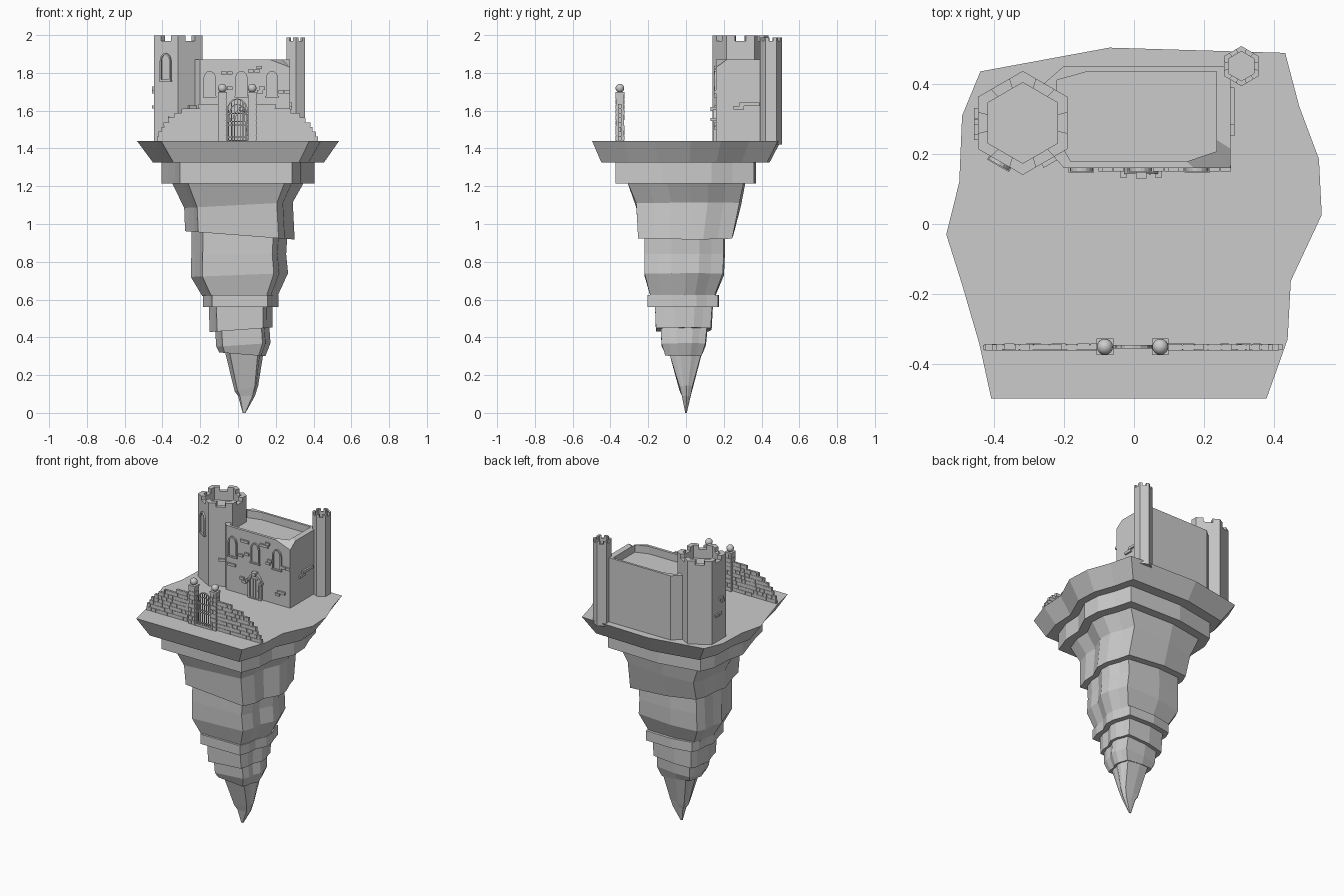
import bpy, bmesh, random
from math import sin, cos, pi, radians
from mathutils import Matrix, Vector

if "Cube" in bpy.data.objects:
    bpy.data.objects.remove(bpy.data.objects["Cube"])

random.seed(4)
TOP = 1.44


def finish(name, bm):
    bmesh.ops.recalc_face_normals(bm, faces=bm.faces)
    me = bpy.data.meshes.new(name)
    bm.to_mesh(me)
    bm.free()
    ob = bpy.data.objects.new(name, me)
    bpy.context.collection.objects.link(ob)
    return ob


def loft(bm, rings, closed=False, M=Matrix()):
    """Skin a list of point rings; capped unless closed into a loop."""
    vs = [[bm.verts.new(M @ Vector(p)) for p in r] for r in rings]
    n = len(vs[0])
    pairs = list(zip(vs, vs[1:])) + ([(vs[-1], vs[0])] if closed else [])
    for a, b in pairs:
        for i in range(n):
            j = (i + 1) % n
            bm.faces.new((a[i], a[j], b[j], b[i]))
    if not closed:
        bm.faces.new(vs[0][::-1])
        bm.faces.new(vs[-1])


def box(bm, c, s, M=Matrix()):
    bmesh.ops.create_cube(bm, size=1, matrix=M @ Matrix.Translation(c) @ Matrix.Diagonal((*s, 1)))


def flat(pts, z):
    return [(x, y, z) for x, y in pts]


# Floating rock: one outline rescaled into stacked, stepped blocks
outline = [(-.07, .505), (.43, .49), (.47, .337), (.526, .186), (.534, .026), (.446, -.163),
           (.437, -.33), (.377, -.5), (-.406, -.5), (-.44, -.343), (-.49, -.17),
           (-.534, -.03), (-.497, .12), (-.489, .31), (-.437, .437)]
# each ring: z, x min, x max, y min, y max, tilt
blocks = [
    [(1.44, -.535, .535, -.5, .5, 0), (1.325, -.45, .455, -.45, .44, 0)],
    [(1.34, -.405, .405, -.375, .37, 0), (1.215, -.405, .405, -.375, .37, 0)],
    [(1.23, -.355, .355, -.315, .315, 0), (1.10, -.285, .29, -.265, .29, .015),
     (.94, -.28, .30, -.255, .25, -.022)],
    [(.97, -.245, .262, -.22, .205, -.02), (.84, -.247, .255, -.222, .205, 0),
     (.73, -.25, .265, -.22, .2, .01), (.62, -.19, .21, -.19, .155, 0)],
    [(.625, -.185, .215, -.205, .175, 0), (.56, -.185, .215, -.205, .175, 0)],
    [(.57, -.155, .182, -.165, .142, 0), (.44, -.15, .182, -.16, .135, .012)],
    [(.46, -.122, .165, -.135, .115, .01), (.36, -.115, .172, -.13, .105, .01),
     (.31, -.1, .145, -.11, .085, -.01)],
    [(.32, -.068, .135, -.09, .085, 0), (.13, -.018, .107, -.035, .035, .015),
     (.09, .0, .09, -.022, .025, 0), (0, .025, .04, -.004, .004, 0)],
]
for i, blk in enumerate(blocks):
    bm = bmesh.new()
    rings = []
    for z, x0, x1, y0, y1, t in blk:
        rings.append([((x0 + x1) / 2 + x / 1.068 * (x1 - x0), (y0 + y1) / 2 + y / 1.005 * (y1 - y0),
                       z + t * x / .534) for x, y in outline])
    loft(bm, rings)
    finish(f"rock_layer_{i + 1}", bm)

# Main hall with recessed roof and one broken corner
outer = [(-.2, .16), (.17, .16), (.275, .16), (.275, .215), (.275, .45), (-.2, .45), (-.28, .38), (-.28, .25)]
inner = [(-.18, .178), (.15, .178), (.235, .207), (.235, .24), (.235, .435), (-.13, .435), (-.22, .41), (-.22, .25)]
rim = flat(outer, 1.87)
rim[2] = (.275, .16, 1.83)
bm = bmesh.new()
loft(bm, [flat(outer, TOP - .02), rim, flat(inner, 1.87), flat(inner, 1.82)])
finish("main_hall", bm)


# Hexagonal towers with corner merlons
def tower(name, cx, cy, R, r, zt, zm, depth):
    def hexa(q):
        return [Vector((cx + q * sin(k * pi / 3), cy + q * cos(k * pi / 3))) for k in range(6)]
    o, n = hexa(R), hexa(r)
    bm = bmesh.new()
    loft(bm, [flat(o, TOP - .02), flat(o, zt), flat(n, zt), flat(n, zt - depth)])
    for k in range(6):
        p = [a[k].lerp(a[(k + s) % 6], .3 * abs(s)) for a, s in
             ((o, -1), (o, 0), (o, 1), (n, 1), (n, 0), (n, -1))]
        loft(bm, [flat(p, zt - .005), flat(p, zm)])
    finish(name, bm)


tower("large_tower", -.317, .288, .148, .115, 1.97, 1.997, .06)
tower("small_tower", .306, .45, .057, .042, 1.968, 1.987, .04)


# Arched openings: raised frame, pane and sill; local -y points out of the wall
def arch(w, h, y, z0=0, n=8):
    rise = .65 * w
    return [(w / 2, y, z0)] + [(w / 2 * cos(k * pi / n), y, h - rise + rise * sin(k * pi / n))
                               for k in range(n + 1)] + [(-w / 2, y, z0)]


def frame(bm, w, h, t, out, M, back=.006, z0=0):
    a, b = (w, h, z0), (w - 2 * t, h - t, z0 + t)
    loft(bm, [arch(*a[:2], back, a[2]), arch(*a[:2], -out, a[2]),
              arch(*b[:2], -out, b[2]), arch(*b[:2], back, b[2])], True, M)


def place(x, y, z, deg=0):
    return Matrix.Translation((x, y, z)) @ Matrix.Rotation(radians(deg), 4, 'Z')


wins = [(place(x, .16, 1.67), .066, .14) for x in (-.15, .018, .18)]
wins.append((place(-.317 - .064, .288 - .111, 1.755, -30), .066, .15))
for i, (M, w, h) in enumerate(wins):
    bm = bmesh.new()
    frame(bm, w, h, .009, .01, M)
    loft(bm, [arch(w - .015, h - .008, .005, .005), arch(w - .015, h - .008, -.003, .005)], M=M)
    box(bm, (0, -.004, .004), (w + .006, .018, .009), M)
    finish(f"window_{i + 1}", bm)

# Front door with chunky arch, planks and step
M = place(.02, .16, TOP)
bm = bmesh.new()
frame(bm, .1, .17, .015, .018, M, z0=-.01)
loft(bm, [arch(.08, .16, .005), arch(.08, .16, -.008)], M=M)
for x in (-.02, 0, .02):
    box(bm, (x, -.009, .065), (.016, .006, .13), M)
for s in (-1, 1):
    box(bm, (s * .05, -.012, .112), (.018, .035, .016), M)
box(bm, (0, -.014, .168), (.03, .032, .022), M)
bmesh.ops.create_icosphere(bm, subdivisions=1, radius=.005, matrix=M @ Matrix.Translation((.026, -.015, .06)))
finish("front_door", bm)

# Clusters of loose stones standing proud of the walls
spots = [place(x, .16, z) for x, z in ((.085, 1.81), (.1, 1.7), (.245, 1.7), (-.07, 1.7), (-.17, 1.6),
                                       (.2, 1.51), (-.08, 1.53), (-.06, 1.8))]
spots += [place(.275, .31, 1.615, 90), place(-.445, .27, 1.7, -90), place(-.445, .3, 1.62, -90),
          place(-.28, .177, 1.75, 30), place(-.36, .177, 1.56, -30), place(-.25, .177, 1.6, 30)]
bm = bmesh.new()
for k, M in enumerate(spots):
    f = 1.7 if k == 8 else .9
    for dx, dz in random.sample([(-.018, 0), (.018, 0), (0, .019), (.03, .019)], 3 if k in (0, 5, 8) else 2):
        box(bm, (dx * f, -.002, dz), (.033 * f, .018, .017), M)
finish("wall_stones", bm)


# Courtyard wall: rows of bricks stepping down away from the gate
bm = bmesh.new()
row = .0245
for side, ends in ((-1, (.435, .425, .41, .395, .37, .34, .3, .21)), (1, (.425, .415, .4, .385, .36, .33, .28, .2))):
    for r, end in enumerate(ends):
        x, z = .09, TOP + row * (r + .5)
        box(bm, (side * (.08 + end - .005) / 2, -.351, z), (end - .085, .012, row))
        while x < end - .008:
            w = min(random.uniform(.025, .048), end - x)
            box(bm, (side * (x + w / 2), -.351 + random.uniform(-.001, .001), z),
                (w - .003, .018, row - .003))
            x += w
finish("courtyard_wall", bm)

# Gate pillars topped with balls
for side, cx in (("left", -.083), ("right", .075)):
    bm = bmesh.new()
    box(bm, (cx, -.35, TOP + .125), (.038, .038, .25))
    for r in range(9):
        z = TOP + .0275 * (r + .5)
        cut = random.uniform(-.008, .008)
        for a, b in ((-.023, cut), (cut, .023)):
            box(bm, (cx + (a + b) / 2, -.35, z), (b - a - .002, random.uniform(.042, .048), .025))
    box(bm, (cx, -.35, 1.692), (.048, .048, .012))
    finish(f"{side}_gate_pillar", bm)
    bm = bmesh.new()
    bmesh.ops.create_uvsphere(bm, u_segments=16, v_segments=10, radius=.023,
                              matrix=Matrix.Translation((cx, -.35, 1.719)))
    ob = finish(f"{side}_pillar_ball", bm)
    for p in ob.data.polygons:
        p.use_smooth = True

# Barred gate with arched top and threshold
bm = bmesh.new()
M = place(-.004, -.35, TOP)
frame(bm, .116, .225, .006, .005, M, back=.005)
frame(bm, .085, .195, .004, .004, M, back=.004, z0=.1)
for k in range(-3, 4):
    x = k * .0155
    h = .15 + .072 * (1 - (x / .058) ** 2) ** .5
    box(bm, (x, 0, h / 2), (.004, .005, h), M)
for z in (.02, .085, .145):
    box(bm, (0, 0, z), (.112, .006, .005), M)
finish("gate", bm)
bm = bmesh.new()
box(bm, (-.004, -.35, TOP), (.13, .046, .006))
finish("gate_threshold", bm)
